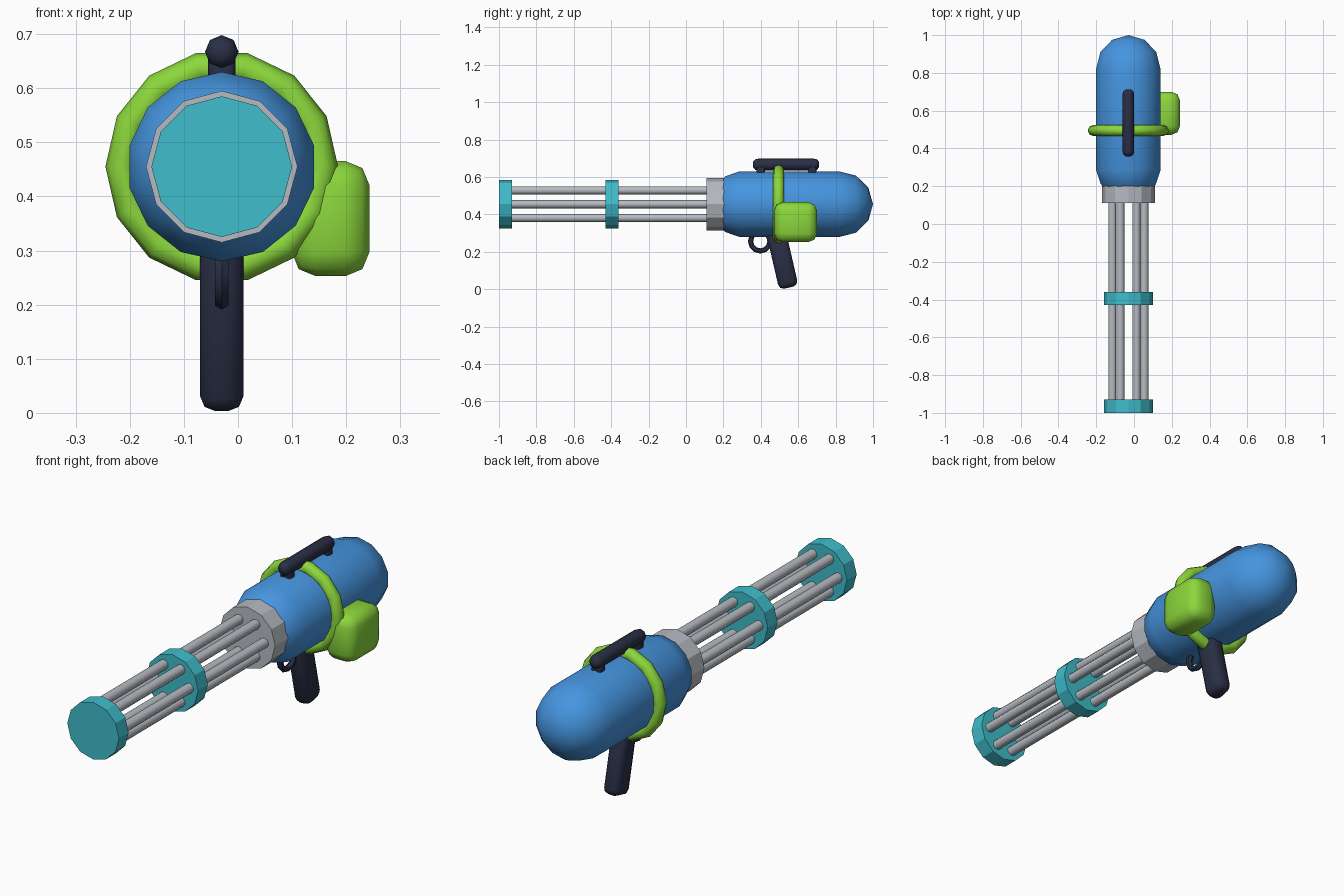
import bpy, bmesh, math
from mathutils import Vector, Matrix

cube = bpy.data.objects.get("Cube")
if cube:
    bpy.data.objects.remove(cube, do_unlink=True)

AX, AZ = -0.03, 0.455          # main axis of the body and barrels


def material(name, rgb):
    m = bpy.data.materials.new(name)
    m.use_nodes = True
    m.diffuse_color = (*rgb, 1)
    m.node_tree.nodes["Principled BSDF"].inputs["Base Color"].default_value = (*rgb, 1)
    return m


blue = material("blue", (0.06, 0.30, 0.74))
green = material("lime green", (0.26, 0.68, 0.045))
teal = material("teal", (0.05, 0.51, 0.60))
grey = material("light grey", (0.47, 0.50, 0.54))
dark = material("dark navy", (0.022, 0.028, 0.06))


def finish(name, bm, mat, smooth=None):
    bmesh.ops.recalc_face_normals(bm, faces=bm.faces)
    mesh = bpy.data.meshes.new(name)
    bm.to_mesh(mesh)
    bm.free()
    mesh.materials.append(mat)
    ob = bpy.data.objects.new(name, mesh)
    bpy.context.collection.objects.link(ob)
    if smooth:
        bpy.ops.object.select_all(action='DESELECT')
        bpy.context.view_layer.objects.active = ob
        ob.select_set(True)
        bpy.ops.object.shade_smooth_by_angle(angle=math.radians(smooth))
    return ob


def lathe_y(name, profile, sides, mat, x=AX, z=AZ, smooth=None):
    """Turn (y, radius) points round an axis along y, with a corner at the top."""
    bm = bmesh.new()
    rings = []
    for y, r in profile:
        angles = [math.pi / 2 + math.tau * i / sides for i in range(sides)]
        rings.append([bm.verts.new((x + r * math.cos(a), y, z + r * math.sin(a))) for a in angles])
    for a, b in zip(rings, rings[1:]):
        for i in range(sides):
            j = (i + 1) % sides
            bm.faces.new((a[i], a[j], b[j], b[i]))
    bm.faces.new(rings[0])
    bm.faces.new(rings[-1])
    bmesh.ops.remove_doubles(bm, verts=bm.verts, dist=0.0001)
    return finish(name, bm, mat, smooth)


def torus(name, centre, axis, major, minor, n, m, mat):
    """Ring around the x or y axis."""
    bm = bmesh.new()
    grid = []
    for i in range(n):
        a = math.tau * i / n
        row = []
        for k in range(m):
            b = math.tau * k / m
            r, w = major + minor * math.cos(b), minor * math.sin(b)
            u, v = r * math.cos(a), r * math.sin(a)
            p = Vector((u, w, v)) if axis == 'Y' else Vector((w, u, v))
            row.append(bm.verts.new(p + Vector(centre)))
        grid.append(row)
    for i in range(n):
        for k in range(m):
            i2, k2 = (i + 1) % n, (k + 1) % m
            bm.faces.new((grid[i][k], grid[i2][k], grid[i2][k2], grid[i][k2]))
    return finish(name, bm, mat, 50)


def rounded_box(name, centre, size, bevel, mat, tilt=0):
    bm = bmesh.new()
    bmesh.ops.create_cube(bm, size=1, matrix=Matrix.Diagonal((*size, 1)))
    bmesh.ops.bevel(bm, geom=bm.edges[:], offset=bevel, segments=2, profile=0.5, affect='EDGES')
    bm.transform(Matrix.Translation(centre) @ Matrix.Rotation(math.radians(tilt), 4, 'X'))
    return finish(name, bm, mat, 50)


# Body tank with rounded ends
lathe_y("body_tank", [(0.13, 0.001), (0.15, 0.088), (0.21, 0.149), (0.285, 0.175), (0.82, 0.175),
                      (0.91, 0.152), (0.975, 0.088), (1.0, 0.0)], 14, blue, smooth=50)

# Collar where the barrels meet the body
lathe_y("barrel_collar", [(0.11, 0.14), (0.24, 0.14)], 12, grey, smooth=25)

# Barrels and the discs holding them
for i in range(6):
    a = math.tau * i / 6
    lathe_y(f"barrel_{i + 1}", [(-0.96, 0.022), (0.14, 0.022)], 10, grey,
            AX + 0.085 * math.cos(a), AZ + 0.085 * math.sin(a), smooth=50)
for name, y in (("muzzle_disc", -1.0), ("middle_disc", -0.43)):
    lathe_y(name, [(y, 0.13), (y + 0.07, 0.13)], 12, teal, smooth=25)

# Green band and side canister
torus("body_band", (AX, 0.495, AZ), 'Y', 0.186, 0.029, 14, 8, green)
rounded_box("side_canister", (0.171, 0.586, 0.359), (0.144, 0.228, 0.213), 0.045, green)

# Carrying handle on two posts
lathe_y("carry_handle", [(0.358, 0.014), (0.37, 0.028), (0.385, 0.031), (0.685, 0.031),
                         (0.70, 0.028), (0.712, 0.014)], 8, dark, AX, 0.667, smooth=50)
for name, y in (("handle_post_front", 0.40), ("handle_post_back", 0.675)):
    rounded_box(name, (AX, y, 0.635), (0.05, 0.045, 0.06), 0.012, dark)

# Grip and trigger guard
rounded_box("grip", (AX, 0.512, 0.172), (0.08, 0.105, 0.335), 0.028, dark, tilt=13)
torus("trigger_guard", (AX, 0.397, 0.257), 'X', 0.052, 0.014, 12, 6, dark)
